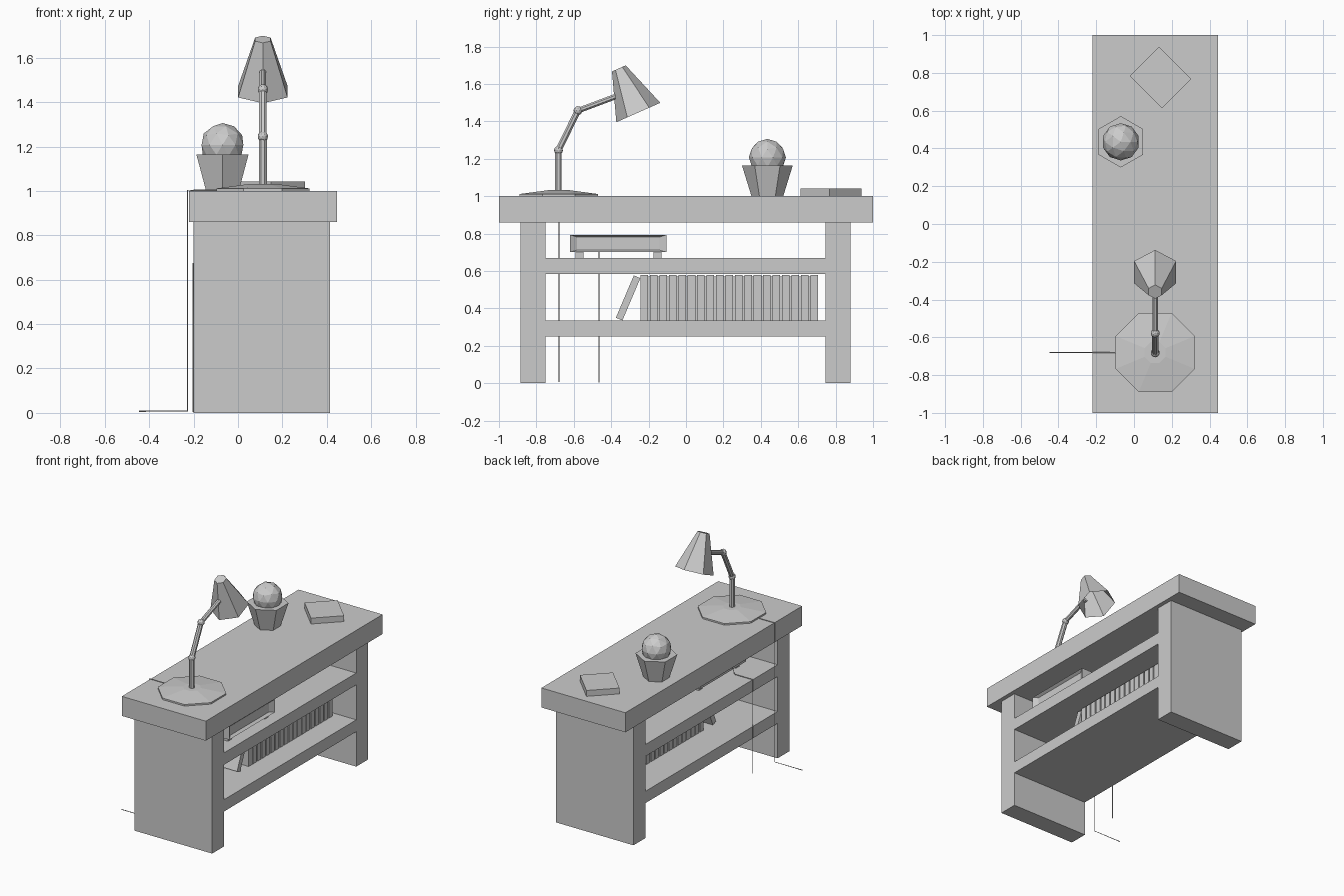
import bpy, bmesh
from math import sin, cos, pi, radians
from mathutils import Vector, Matrix

if "Cube" in bpy.data.objects:
    bpy.data.objects.remove(bpy.data.objects["Cube"])


def finish(name, bm):
    bmesh.ops.recalc_face_normals(bm, faces=bm.faces)
    me = bpy.data.meshes.new(name)
    bm.to_mesh(me)
    bm.free()
    ob = bpy.data.objects.new(name, me)
    bpy.context.collection.objects.link(ob)
    return ob


def add_box(bm, x, y, z):
    size = (x[1] - x[0], y[1] - y[0], z[1] - z[0])
    mid = (sum(x) / 2, sum(y) / 2, sum(z) / 2)
    m = Matrix.Translation(mid) @ Matrix.Diagonal((*size, 1))
    return bmesh.ops.create_cube(bm, size=1, matrix=m)["verts"]


def box(name, x, y, z):
    bm = bmesh.new()
    add_box(bm, x, y, z)
    return finish(name, bm)


def lathe(name, p, q, rings, n, turn=0.0, open_start=False):
    """n-sided rings (fraction along p-q, radius); angle 0 lies in the yz plane."""
    p, q = Vector(p), Vector(q)
    w = (q - p).normalized()
    v = Vector((1, 0, 0))
    u = v.cross(w)
    bm = bmesh.new()
    loops = []
    for t, r in rings:
        c = p.lerp(q, t)
        loops.append([bm.verts.new(c + r * (u * cos(turn + 2 * pi * i / n) + v * sin(turn + 2 * pi * i / n)))
                      for i in range(n)])
    for a, b in zip(loops, loops[1:]):
        for i in range(n):
            j = (i + 1) % n
            bm.faces.new((a[i], a[j], b[j], b[i]))
    bm.faces.new(loops[-1])
    if not open_start:
        bm.faces.new(loops[0])
    return finish(name, bm)


def ball(name, c, r, sub):
    bm = bmesh.new()
    bmesh.ops.create_icosphere(bm, subdivisions=sub, radius=r, matrix=Matrix.Translation(c))
    return finish(name, bm)


def cord(name, pts):
    cu = bpy.data.curves.new(name, "CURVE")
    cu.dimensions = "3D"
    cu.bevel_depth = 0.003
    cu.bevel_resolution = 0
    cu.use_fill_caps = True
    s = cu.splines.new("POLY")
    s.points.add(len(pts) - 1)
    for sp, co in zip(s.points, pts):
        sp.co = (*co, 1)
    ob = bpy.data.objects.new(name, cu)
    bpy.context.collection.objects.link(ob)


# Table: top, side legs, shelves
DEPTH = (-0.20, 0.415)
box("table_top", (-0.22, 0.445), (-1, 1), (0.86, 1.0))
box("left_leg", DEPTH, (-0.885, -0.75), (0, 0.86))
box("right_leg", DEPTH, (0.745, 0.88), (0, 0.86))
box("upper_shelf", DEPTH, (-0.75, 0.745), (0.585, 0.67))
box("lower_shelf", DEPTH, (-0.75, 0.745), (0.25, 0.335))

# Row of books with a page core between the spines, and one leaning book
bm = bmesh.new()
count, y0, y1 = 19, -0.243, 0.705
pitch = (y1 - y0 + 0.01) / count
for i in range(count):
    y = y0 + i * pitch
    add_box(bm, (0.03, 0.255), (y, y + pitch - 0.01), (0.335, 0.578))
add_box(bm, (0.04, 0.245), (y0 + 0.01, y1 - 0.01), (0.336, 0.57))
finish("book_row", bm)
leaning = box("leaning_book", (0.025, 0.255), (-0.038, 0), (0, 0.246))
leaning.location = (0, -0.34, 0.335)
leaning.rotation_euler.x = radians(-23)

# Media box with recessed front panel and feet
bm = bmesh.new()
add_box(bm, (-0.04, 0.365), (-0.62, -0.105), (0.70, 0.793))
bm.normal_update()
front = max(bm.faces, key=lambda f: f.calc_center_median().x)
bmesh.ops.inset_individual(bm, faces=[front], thickness=0.017)
for v in front.verts:
    v.co.x -= 0.02
    v.co.y += 0.026 if v.co.y < -0.36 else -0.026
for y in (-0.57, -0.153):
    for x in (0.01, 0.315):
        add_box(bm, (x - 0.02, x + 0.02), (y - 0.021, y + 0.021), (0.67, 0.70))
finish("media_box", bm)

# Book on the table top
top_book = box("top_book", (-0.121, 0.121), (-0.109, 0.109), (0, 0.042))
top_book.location = (0.14, 0.776, 1.0)
top_book.rotation_euler.z = radians(-45)

# Potted plant
lathe("plant_pot", (-0.07, 0.435, 1.0), (-0.07, 0.435, 1.165), [(0, 0.085), (1, 0.136)], 6)
ball("plant", (-0.07, 0.435, 1.207), 0.099, 2)

# Desk lamp: base, jointed arm, open shade
LX = 0.112
lathe("lamp_base", (LX, -0.68, 1.0), (LX, -0.68, 1.032), [(0, 0.227), (0.35, 0.227), (1, 0.06)], 8, pi / 8)
joints = [(LX, -0.682, 1.02), (LX, -0.682, 1.245), (LX, -0.578, 1.457), (LX, -0.37, 1.535)]
for i, r in enumerate((0.019, 0.018, 0.016)):
    lathe(f"lamp_arm_{i + 1}", joints[i], joints[i + 1], [(0, r), (1, r)], 8, pi / 8)
for i in (1, 2):
    ball(f"lamp_joint_{i}", joints[i], 0.024, 2)
lathe("lamp_shade", (LX, -0.255, 1.447), (LX, -0.359, 1.683), [(0, 0.1285), (1, 0.04)], 6, 0, True)

# Power cords
cord("lamp_cord", [(-0.09, -0.68, 1.003), (-0.228, -0.68, 1.003), (-0.228, -0.68, 0.008), (-0.447, -0.68, 0.008)])
cord("media_box_cord", [(-0.04, -0.465, 0.72), (-0.06, -0.465, 0.673), (-0.203, -0.465, 0.673), (-0.203, -0.465, 0.003)])
